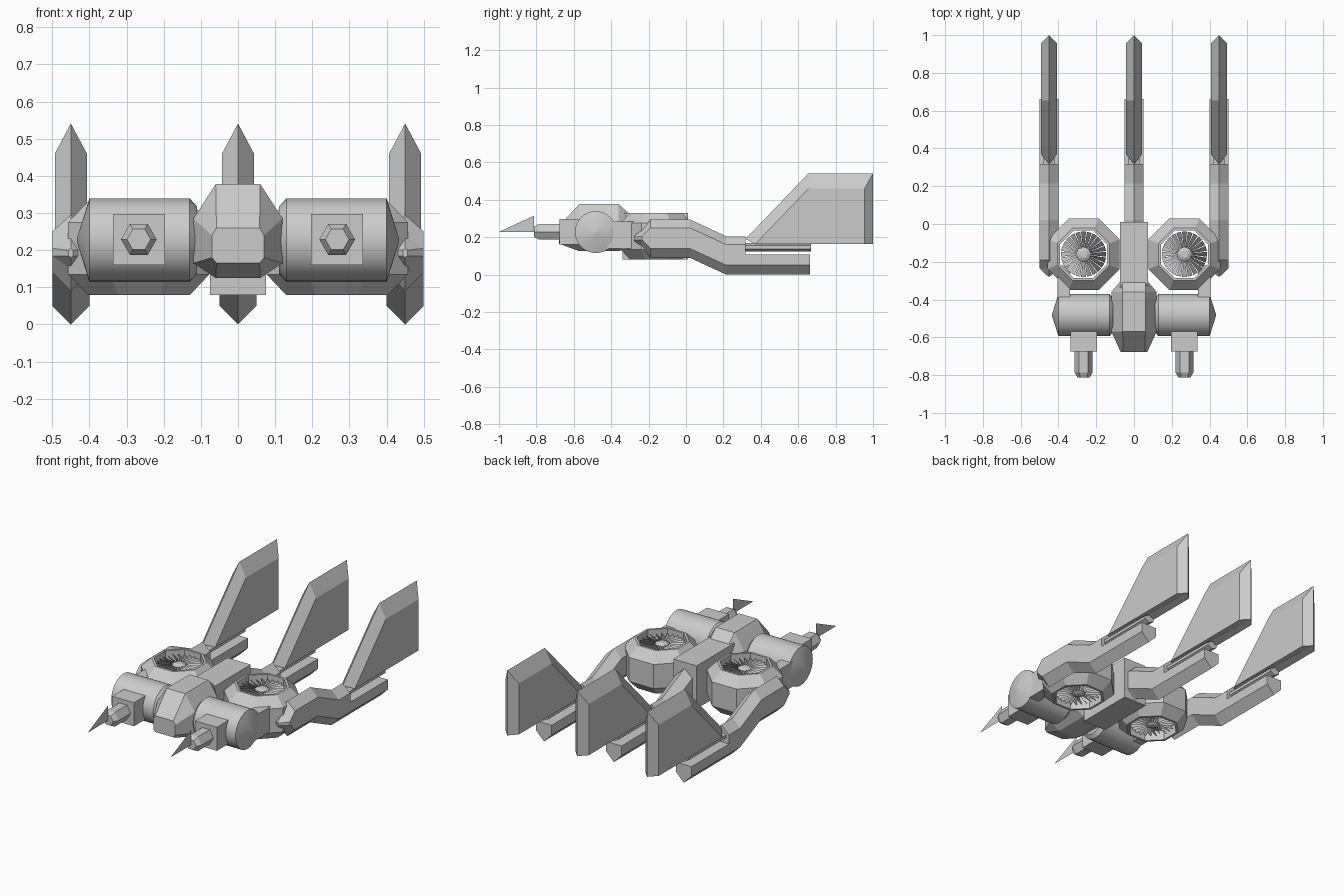
import bpy, bmesh
from math import sin, cos, pi, radians

if "Cube" in bpy.data.objects:
    bpy.data.objects.remove(bpy.data.objects["Cube"])


def finish(name, bm, smooth=False):
    bmesh.ops.recalc_face_normals(bm, faces=bm.faces)
    me = bpy.data.meshes.new(name)
    bm.to_mesh(me)
    bm.free()
    ob = bpy.data.objects.new(name, me)
    bpy.context.collection.objects.link(ob)
    if smooth:
        bpy.ops.object.select_all(action='DESELECT')
        ob.select_set(True)
        bpy.context.view_layer.objects.active = ob
        bpy.ops.object.shade_smooth_by_angle(angle=radians(35))
    return ob


def loft(name, rings, closed=False, smooth=False):
    """Skin a list of equal-length point rings; closed joins last ring to first."""
    bm = bmesh.new()
    vs = [[bm.verts.new(p) for p in r] for r in rings]
    n = len(vs[0])
    pairs = list(zip(vs, vs[1:])) + ([(vs[-1], vs[0])] if closed else [])
    for a, b in pairs:
        for i in range(n):
            j = (i + 1) % n
            bm.faces.new((a[i], a[j], b[j], b[i]))
    if not closed:
        bm.faces.new(vs[0])
        bm.faces.new(vs[-1])
    return finish(name, bm, smooth)


def box(name, x0, x1, y0, y1, z0, z1):
    return loft(name, [[(x0, y, z0), (x1, y, z0), (x1, y, z1), (x0, y, z1)] for y in (y0, y1)])


def hexa(x, y, w, z0, z1, z2, z3):
    """Upright hexagon section with points at top and bottom."""
    return [(x, y, z0), (x + w, y, z1), (x + w, y, z2), (x, y, z3), (x - w, y, z2), (x - w, y, z1)]


# Cockpit: octagonal sections along y (inner width, outer width, four heights)
def cockpit_ring(y, a, b, z0, z1, z2, z3):
    return [(-a, y, z0), (a, y, z0), (b, y, z1), (b, y, z2),
            (a, y, z3), (-a, y, z3), (-b, y, z2), (-b, y, z1)]


loft("cockpit", [cockpit_ring(-.678, .058, .07, .165, .18, .24, .26),
                 cockpit_ring(-.57, .06, .12, .125, .165, .285, .378),
                 cockpit_ring(-.36, .06, .12, .125, .165, .285, .378),
                 cockpit_ring(-.31, .06, .078, .14, .17, .27, .33)])
box("spine", -.075, .075, -.34, .01, .08, .33)


# Fan: hub and tilted blades
def fan(name, cx, cy, z):
    bm = bmesh.new()
    n = 24
    for k in range(n):
        a = 2 * pi * k / n
        d = 2 * pi / n * .42
        pts = [(.03, a - d, -.012), (.12, a - d, -.015), (.12, a + d, .015), (.03, a + d, .012)]
        bm.faces.new([bm.verts.new((cx + r * cos(t), cy + r * sin(t), z + h)) for r, t, h in pts])
    finish(name + "_blades", bm)
    loft(name + "_hub", [[(cx + r * cos(i * pi / 4), cy + r * sin(i * pi / 4), z + h) for i in range(8)]
                         for r, h in ((.02, -.02), (.04, -.01), (.04, .01), (.02, .02))])


def circle_x(x, r, n=32):
    return [(x, -.482 + r * cos(2 * pi * i / n), .227 + r * sin(2 * pi * i / n)) for i in range(n)]


for s, side in ((1, "right"), (-1, "left")):
    cx, cy = s * .267, -.16

    # Octagonal fan housing, open through the middle
    def oct_ring(ap, z):
        r = ap / cos(pi / 8)
        return [(cx + r * cos(pi / 8 + i * pi / 4), cy + r * sin(pi / 8 + i * pi / 4), z) for i in range(8)]

    loft(side + "_fan_housing", [oct_ring(.125, .08), oct_ring(.138, .08), oct_ring(.19, .135),
                                 oct_ring(.19, .275), oct_ring(.138, .33), oct_ring(.125, .33)], closed=True)
    fan(side + "_upper_fan", cx, cy, .295)
    fan(side + "_lower_fan", cx, cy, .115)

    # Front drum with shallow conical ends
    loft(side + "_drum", [circle_x(s * x, r) for x, r in
                          ((.11, .09), (.13, .112), (.4, .112), (.434, .004))], smooth=True)
    box(side + "_drum_strut", s * .34, s * .405, -.42, -.22, .14, .285)

    # Gun: mount, hexagonal barrel, flat flash
    gx = s * .267
    box(side + "_gun_mount", gx - .07, gx + .07, -.675, -.5, .16, .297)
    loft(side + "_gun_barrel", [[(gx + r * cos(i * pi / 3), y, .229 + r * sin(i * pi / 3)) for i in range(6)]
                                for y, r in ((-.65, .048), (-.785, .048), (-.812, .032))])
    bm = bmesh.new()
    bm.faces.new([bm.verts.new((gx, y, z)) for y, z in ((-1, .228), (-.812, .228), (-.812, .315))])
    finish(side + "_gun_flash", bm)

# Tail booms with fins
for x, side in ((-.45, "left"), (0, "middle"), (.45, "right")):
    rings = [hexa(x, .02, .05, .09, .14, .25, .295), hexa(x, .215, .05, 0, .05, .16, .205),
             hexa(x, .318, .05, 0, .05, .16, .205)]
    if x:
        rings = [hexa(x, -.277, .006, .18, .185, .2, .205), hexa(x, -.235, .05, .15, .185, .205, .24),
                 hexa(x, -.19, .05, .09, .14, .25, .295)] + rings
    else:
        rings = [hexa(x, -.05, .05, .09, .14, .25, .295)] + rings
    loft(side + "_boom", rings)
    loft(side + "_boom_tail", [[(x, y, 0), (x + .05, y, .05), (x + .05, y, .107),
                                (x - .05, y, .107), (x - .05, y, .05)] for y in (.318, .663)])
    loft(side + "_fin_rail", [hexa(x, y, .03, .123, .138, .155, .17) for y in (.3, .668)])
    # Fin: thick core outline tapering to a sharp outer edge
    core = [(.37, .163), (.655, .46), (.955, .46), (.955, .163)]
    edge = [(.318, .19), (.655, .541), (1, .541), (1, .163)]
    loft(side + "_fin", [[(x - .043, y, z) for y, z in core], [(x, y, z) for y, z in edge],
                         [(x + .043, y, z) for y, z in core]])
